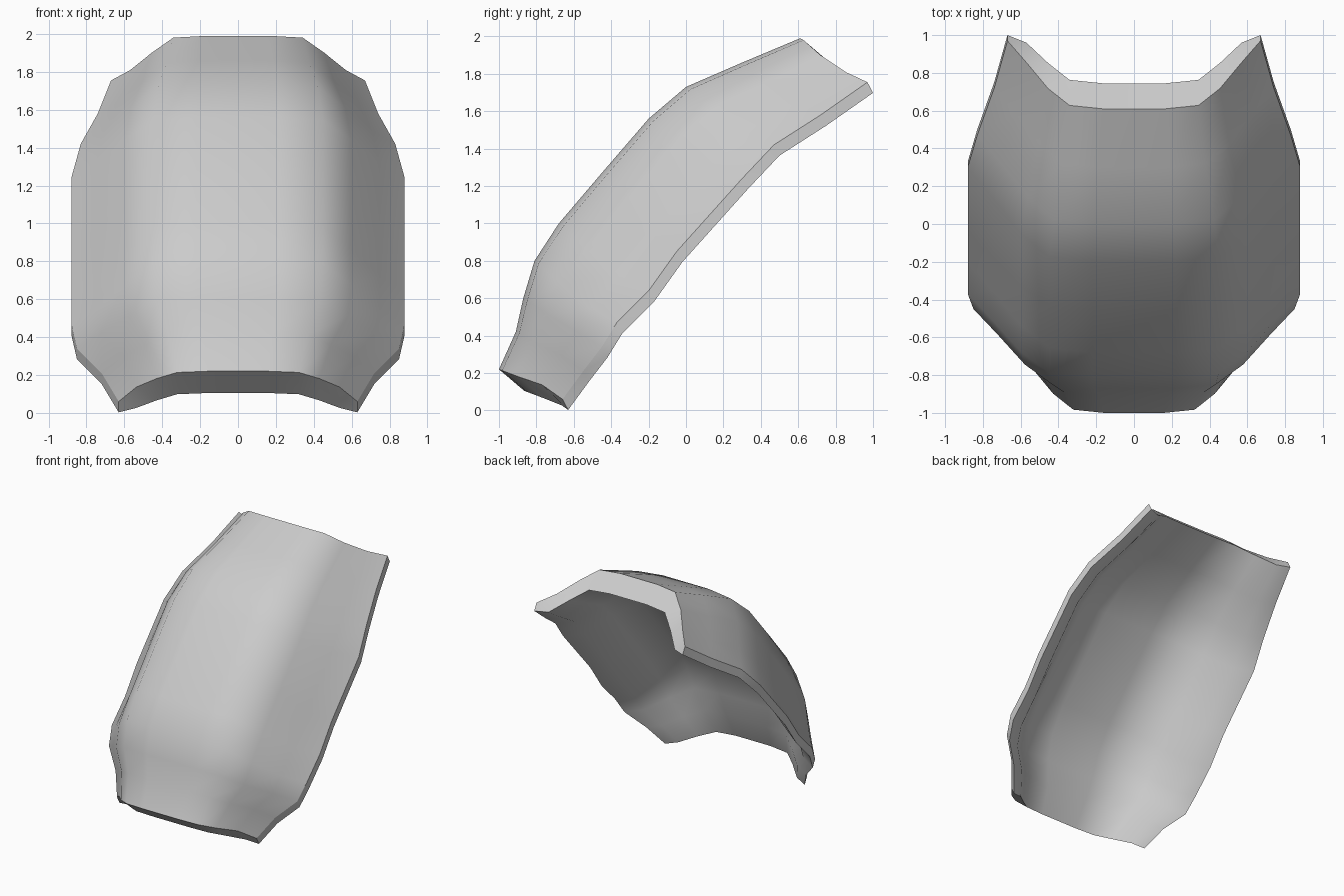
import bpy, bmesh

if "Cube" in bpy.data.objects:
    bpy.data.objects.remove(bpy.data.objects["Cube"])

# Stations along the plate: centre ridge (y, z), side edge (x, y, z)
rows = [
    (-1.00, 0.22, 0.63, -0.66, 0.06),
    (-0.91, 0.42, 0.72, -0.55, 0.21),
    (-0.87, 0.60, 0.85, -0.45, 0.34),
    (-0.81, 0.80, 0.88, -0.37, 0.47),
    (-0.68, 1.00, 0.88, -0.20, 0.64),
    (-0.45, 1.27, 0.88, -0.05, 0.85),
    (-0.20, 1.56, 0.88, 0.30, 1.24),
    (0.00, 1.73, 0.83, 0.47, 1.42),
    (0.30, 1.86, 0.74, 0.72, 1.58),
    (0.61, 1.99, 0.67, 0.97, 1.755),
]
# Cross-section: width fraction, y depth, z depth at foot and above,
# offset to inner skin (y, z)
half = [
    (0.25, 0.00, 0.00, 0.00, 0.135, -0.115),
    (0.51, 0.05, 0.04, 0.04, 0.135, -0.115),
    (0.68, 0.30, 0.24, 0.38, 0.135, -0.115),
    (0.85, 0.68, 0.52, 0.77, 0.105, -0.110),
    (1.00, 1.00, 1.00, 1.00, 0.030, -0.057),
]
section = [(-h[0], *h[1:]) for h in reversed(half)] + half

# Each station is a closed ring: outer skin across, inner skin back
bm = bmesh.new()
rings = []
for k, (cy, cz, ex, ey, ez) in enumerate(rows):
    t = min(k / 3, 1)
    outer, inner = [], []
    for w, dy, foot, upper, oy, oz in section:
        dz = foot + t * (upper - foot)
        x, y, z = w * ex, cy + dy * (ey - cy), cz + dz * (ez - cz)
        outer.append(bm.verts.new((x, y, z)))
        inner.append(bm.verts.new((x, y + oy, z + oz)))
    rings.append(outer + inner[::-1])

n = len(rings[0])
m = len(section)
for a, b in zip(rings, rings[1:]):
    for i in range(n):
        j = (i + 1) % n
        bm.faces.new((a[i], a[j], b[j], b[i]))

# End rims, as strips between the two skins
for r in (rings[0], rings[-1]):
    for i in range(m - 1):
        bm.faces.new((r[i], r[i + 1], r[n - 2 - i], r[n - 1 - i]))

bmesh.ops.recalc_face_normals(bm, faces=bm.faces)

# Smooth skins, with crisp edges around all four rims
for f in bm.faces:
    f.smooth = True
bm.edges.ensure_lookup_table()
for a, b in zip(rings, rings[1:]):
    for i in (0, m - 1, m, n - 1):
        bm.edges.get((a[i], b[i])).smooth = False
for r in (rings[0], rings[-1]):
    for i in range(n):
        bm.edges.get((r[i], r[(i + 1) % n])).smooth = False

mesh = bpy.data.meshes.new("curved_guard_plate")
bm.to_mesh(mesh)
bm.free()
plate = bpy.data.objects.new("curved_guard_plate", mesh)
bpy.context.collection.objects.link(plate)
